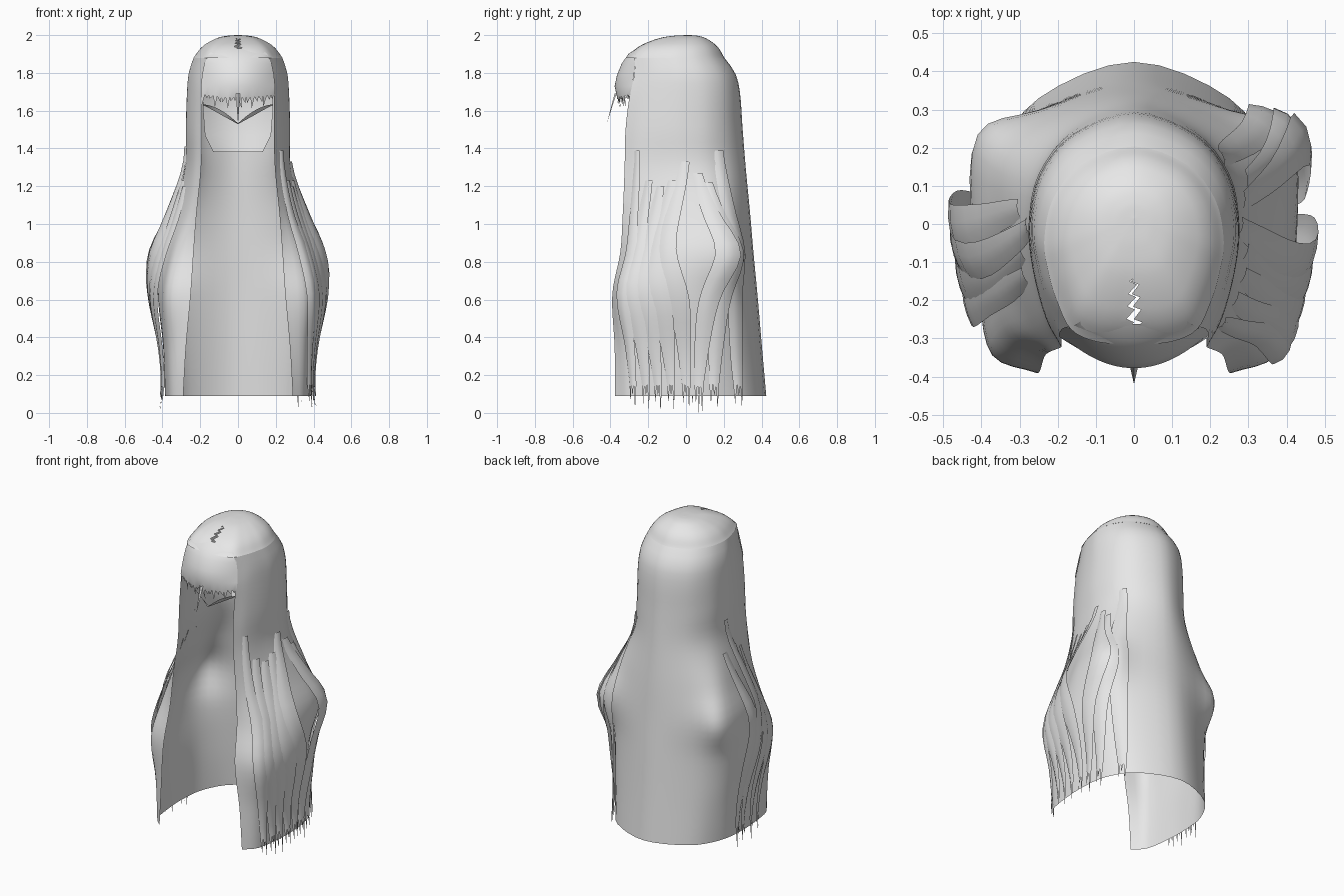
import bpy, math, random
from mathutils import Vector

if "Cube" in bpy.data.objects:
    bpy.data.objects.remove(bpy.data.objects["Cube"])

random.seed(4)
hair = bpy.data.materials.new("light grey hair")
hair.diffuse_color = (0.8, 0.8, 0.8, 1)
hair.use_nodes = True
hair.node_tree.nodes["Principled BSDF"].inputs["Base Color"].default_value = hair.diffuse_color


def hermite(keys, vals, k):
    """Smooth curve through vals placed at keys."""
    n = len(keys)
    k = min(max(k, keys[0]), keys[-1])
    i = 0
    while i < n - 2 and k > keys[i + 1]:
        i += 1

    def slope(j):
        a, b = max(j - 1, 0), min(j + 1, n - 1)
        return (vals[b] - vals[a]) / (keys[b] - keys[a])
    h = keys[i + 1] - keys[i]
    t = (k - keys[i]) / h
    return (vals[i] * (2*t**3 - 3*t*t + 1) + slope(i) * (h * (t**3 - 2*t*t + t))
            + vals[i + 1] * (3*t*t - 2*t**3) + slope(i + 1) * (h * (t**3 - t*t)))


def make(name, verts, faces, flip=False, angle=50):
    me = bpy.data.meshes.new(name)
    me.from_pydata([tuple(v) for v in verts], [], [f[::-1] if flip else f for f in faces])
    me.materials.append(hair)
    ob = bpy.data.objects.new(name, me)
    bpy.context.collection.objects.link(ob)
    bpy.ops.object.select_all(action='DESELECT')
    ob.select_set(True)
    bpy.context.view_layer.objects.active = ob
    bpy.ops.object.shade_smooth_by_angle(angle=math.radians(angle))
    return ob


def grid_data(rows):
    w = len(rows[0])
    verts = [p for r in rows for p in r]
    faces = [(i*w + j, i*w + j + 1, (i+1)*w + j + 1, (i+1)*w + j)
             for i in range(len(rows) - 1) for j in range(w - 1)]
    return verts, faces


# Half cross-sections of the long hair, front edge to back centre, by height
levels = [.09, .35, .63, .85, 1.05, 1.3, 1.5, 1.7]
sections = [
    [(.29, -.375), (.355, -.30), (.38, -.15), (.385, 0), (.36, .17), (.25, .33), (0, .425)],
    [(.275, -.378), (.36, -.315), (.39, -.17), (.395, 0), (.37, .17), (.25, .31), (0, .402)],
    [(.25, -.39), (.37, -.345), (.405, -.2), (.425, 0), (.385, .18), (.25, .295), (0, .378)],
    [(.235, -.348), (.33, -.29), (.37, -.17), (.42, 0), (.41, .235), (.25, .298), (0, .357)],
    [(.22, -.335), (.27, -.27), (.315, -.15), (.35, 0), (.345, .175), (.222, .275), (0, .34)],
    [(.195, -.325), (.235, -.25), (.265, -.13), (.28, 0), (.256, .138), (.165, .252), (0, .316)],
    [(.19, -.32), (.232, -.24), (.265, -.12), (.276, 0), (.25, .13), (.16, .24), (0, .30)],
    [(.19, -.295), (.228, -.21), (.257, -.11), (.27, 0), (.244, .126), (.158, .23), (0, .285)]]
upper = [(.19, -.265), (.232, -.18), (.257, -.095)] + sections[7][3:]
for z, s, yc in [(1.8, .965, -.015), (1.88, .87, -.045)]:
    levels.append(z)
    sections.append([(x * s, y * s + yc) for x, y in upper])
sections = [[Vector(p) for p in s] for s in sections]


def half_curve(pts, t):
    """Point on a half section, kept level across the back centre."""
    n = len(pts)
    ext = pts + [Vector((-pts[-2].x, pts[-2].y))]
    return hermite(list(range(n + 1)), ext, min(t, n - 1))


def surface(t, z, off=0):
    def at(u):
        return hermite(levels, [half_curve(s, u) for s in sections], z)
    p = at(t)
    d = (at(min(t + .05, 6)) - at(max(t - .05, 0))).normalized()
    return Vector((p.x + d.y * off, p.y - d.x * off, z))


def mirrored(row):
    """Complete a right half row around the back to the left front."""
    return row + [Vector((-p.x, p.y, p.z)) for p in row[-2::-1]]


# Long hair shell, open at the front
zs = [.09 + (1.88 - .09) * i / 40 for i in range(41)]
make("long_hair", *grid_data([mirrored([surface(j / 4, z) for j in range(25)]) for z in zs]))

# Crown, with a zigzag parting opened along the front seam
crown = [Vector(p) for p in [(0, -.31), (.11, -.303)] + upper]
rows = []
for k in range(41):
    s = .87 * (1 - k / 40) + .002
    z = hermite([0, .2, .4, .62, .75, .87], [2.0, 1.997, 1.985, 1.955, 1.925, 1.88], s)
    half = []
    for j in range(33):
        p = half_curve(crown, j / 4) * s
        yc = .015 - .06 * min(1, s / .87)
        half.append(Vector((p.x, p.y + yc, z)))
    row = mirrored(half)
    y = half[0].y
    if -.30 < y < -.15:
        gap = .012 * (-y - .15) / .15 + .002
        shift = (k % 4 - 1.5) * .007
        row[0].x += gap + shift
        row[-1].x += -gap + shift
    rows.append(row)
make("crown", *grid_data(rows))

# Fringe bulging over the brow and joining the side hair, ending in small points
prof = [(1.93, -.262, .12, .02), (1.90, -.305, .155, .04), (1.85, -.34, .178, .07),
        (1.79, -.365, .19, .09), (1.73, -.378, .196, .092), (1.67, -.365, .197, .07)]
rows = []
n = 36
for z, y, w, bow in prof:
    rows.append([Vector((w * u, y + bow * u * u, z + (.02 * u * u if z < 1.7 else 0)))
                 for u in [2 * j / n - 1 for j in range(n + 1)]])
verts, faces = grid_data(rows)
base = len(verts) - n - 1
for j in range(0, n, 2):
    a, b, c = base + j, base + j + 1, base + j + 2
    drop = random.uniform(.015, .035) if j % 6 else .06
    verts.append(verts[b] + Vector((random.uniform(-.01, .01), .008, -drop)))
    faces += [(a, b, len(verts) - 1), (b, c, len(verts) - 1)]
make("fringe", verts, faces, flip=True)

# Two thin locks meeting in a point, tucked behind the fringe
for side, label in ((1, "right"), (-1, "left")):
    rows = []
    for k in range(11):
        s = k / 10
        wide = .003 + .014 * math.sin(math.pi * s)
        x, y, z = .185 * (1 - s), -.28 - .04 * s, 1.63 - .10 * s ** 1.2
        rows.append([Vector((side * x, y + .012, z + wide)), Vector((side * x, y + .03, z - wide * .4))])
    make("brow_lock_" + label, *grid_data(rows), flip=side < 0)
make("centre_lock", [(-.012, -.368, 1.69), (.012, -.368, 1.69), (0, -.378, 1.69), (0, -.42, 1.53)],
     [(0, 2, 3), (2, 1, 3)], flip=True)

# Scalp panel inside the back of the head
rows = []
for z, w, y in [(1.38, .13, .19), (1.47, .175, .20), (1.6, .185, .215), (1.72, .185, .205),
                (1.82, .17, .17), (1.9, .13, .11)]:
    rows.append([Vector((w * u, y - .06 * u * u, z)) for u in [j / 6 - 1 for j in range(13)]])
make("inner_scalp", *grid_data(rows))


def strand(name, side, top, mid, end, z_top, lift, width=.25, z_end=.15):
    """Flat lock lying over the shell; t places it from front (0) to back (6)."""
    rows = []
    m = 18
    for i in range(m + 1):
        f = i / m
        z = z_top + (z_end - z_top) * f
        t = hermite([0, .35, .65, 1], [top, mid, (mid + 2 * end) / 3, end], f)
        off = .008 + lift * math.sin(math.pi * min(1, f * 1.05)) ** 1.6 + .012 * f
        w = width * (.75 + .5 * math.sin(math.pi * f) - .2 * f)
        row = []
        for j in range(4):
            q = j / 3 * 2 - 1
            p = surface(t + q * w, z, off - .006 * q * q + .006 * q)
            p.x *= side
            row.append(p)
        rows.append(row)
    verts, faces = grid_data(rows)
    b = len(verts) - 4
    for j, low in ((0, .05), (1, .09), (2, random.choice([0, .02, .03]))):
        mid_p = (verts[b + j] + verts[b + j + 1]) / 2
        verts.append(Vector((mid_p.x + side * .006, mid_p.y, low)))
        faces.append((b + j, b + j + 1, len(verts) - 1))
    make(name, verts, faces, flip=side > 0)


# Side locks: top, middle and end position, top height, lift.
# They part around the shoulder bulge and close again below it.
locks = [(.85, 1.0, 1.2, 1.39, .012), (1.5, 1.4, 1.65, 1.23, .02), (2.0, 1.8, 2.05, 1.2, .028),
         (2.45, 2.15, 2.5, 1.23, .036), (2.95, 2.5, 3.0, 1.33, .042)]
rear = [(3.4, 3.9, 3.4, 1.27, .034), (3.75, 4.15, 3.85, 1.22, .024), (4.3, 4.45, 4.6, 1.39, .014)]
for i, (a, b, c, zt, lift) in enumerate(locks + rear):
    strand("side_lock_right_%d" % (i + 1), 1, a, b, c, zt, lift)
left = locks[2:] + [(3.25, 2.95, 3.3, 1.22, .044)]
for i, (a, b, c, zt, lift) in enumerate(left):
    strand("side_lock_left_%d" % (i + 1), -1, a, b, c, zt + (.08 if i == 2 else 0), lift)
